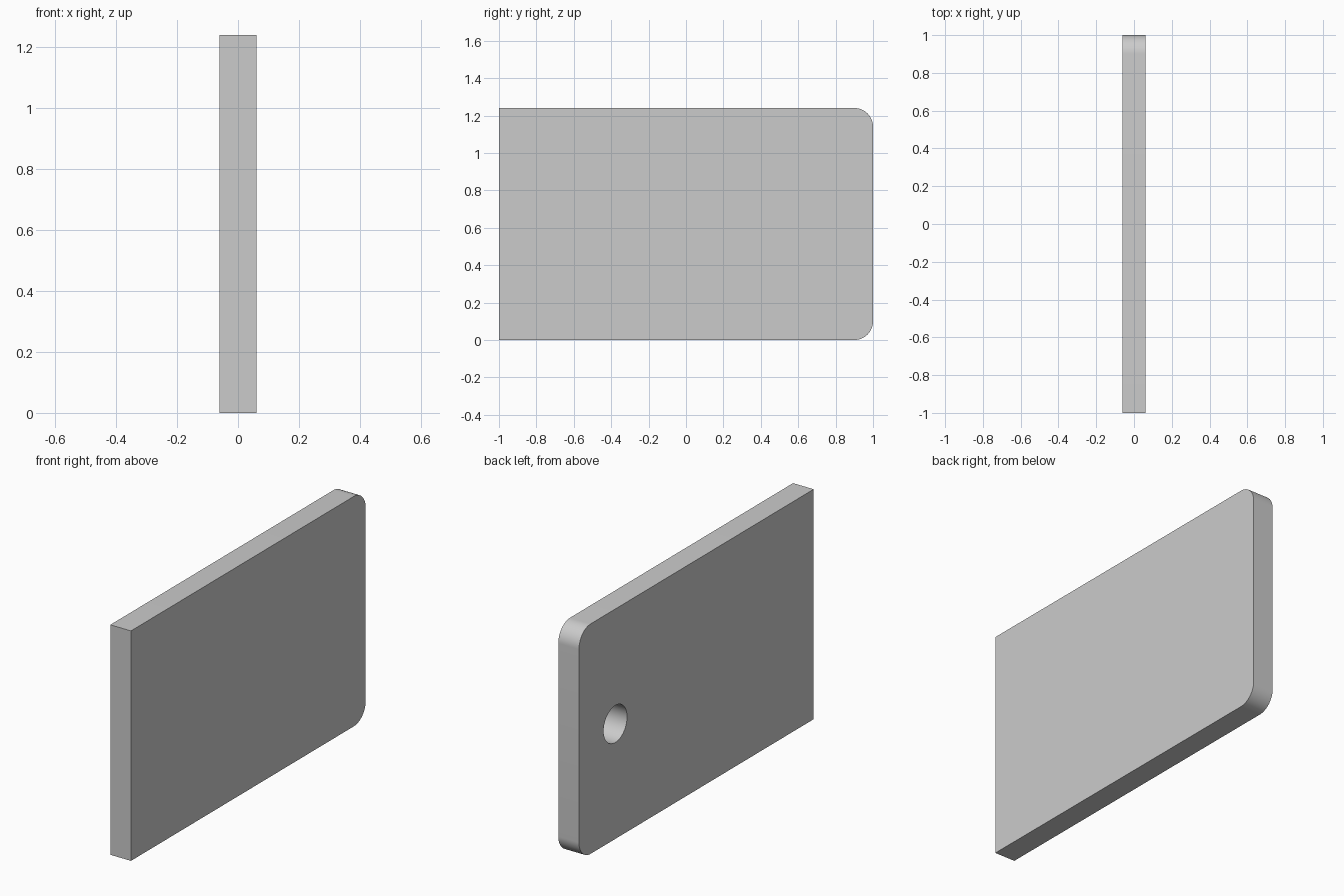
import bpy, bmesh
from math import sin, cos, pi

if "Cube" in bpy.data.objects:
    bpy.data.objects.remove(bpy.data.objects["Cube"])

HALF_T = 0.0615   # half thickness (x)
HEIGHT = 1.24
R = 0.1           # rounded corner radius
FLOOR = 0.001     # skin left behind the blind hole


def corner(cy, cz, start, n=16):
    return [(cy + R * cos(start + pi / 2 * i / n),
             cz + R * sin(start + pi / 2 * i / n)) for i in range(n + 1)]


# Plate: side profile with two rounded corners, extruded across x
profile = [(-1, 0)] + corner(1 - R, R, -pi / 2) + corner(1 - R, HEIGHT - R, 0) + [(-1, HEIGHT)]
bm = bmesh.new()
face = bm.faces.new([bm.verts.new((-HALF_T, y, z)) for y, z in profile])
ext = bmesh.ops.extrude_face_region(bm, geom=[face])
moved = [v for v in ext["geom"] if isinstance(v, bmesh.types.BMVert)]
bmesh.ops.translate(bm, verts=moved, vec=(2 * HALF_T, 0, 0))
bmesh.ops.recalc_face_normals(bm, faces=bm.faces)
mesh = bpy.data.meshes.new("plate")
bm.to_mesh(mesh)
bm.free()
plate = bpy.data.objects.new("plate", mesh)
bpy.context.collection.objects.link(plate)

# Blind hole cut in from the left face
x0, x1 = -HALF_T - 0.1, HALF_T - FLOOR
bpy.ops.mesh.primitive_cylinder_add(vertices=64, radius=0.1, depth=x1 - x0,
                                    location=((x0 + x1) / 2, 0.69, HEIGHT / 2),
                                    rotation=(0, pi / 2, 0))
cutter = bpy.context.object
cutter.name = "hole_cutter"
cutter.hide_render = True

bpy.ops.object.select_all(action="DESELECT")
plate.select_set(True)
bpy.context.view_layer.objects.active = plate
cut = plate.modifiers.new("hole", "BOOLEAN")
cut.operation = "DIFFERENCE"
cut.solver = "EXACT"
cut.object = cutter
bpy.ops.object.modifier_apply(modifier=cut.name)
bpy.data.objects.remove(cutter)
bpy.ops.object.shade_smooth_by_angle(angle=pi / 6)
